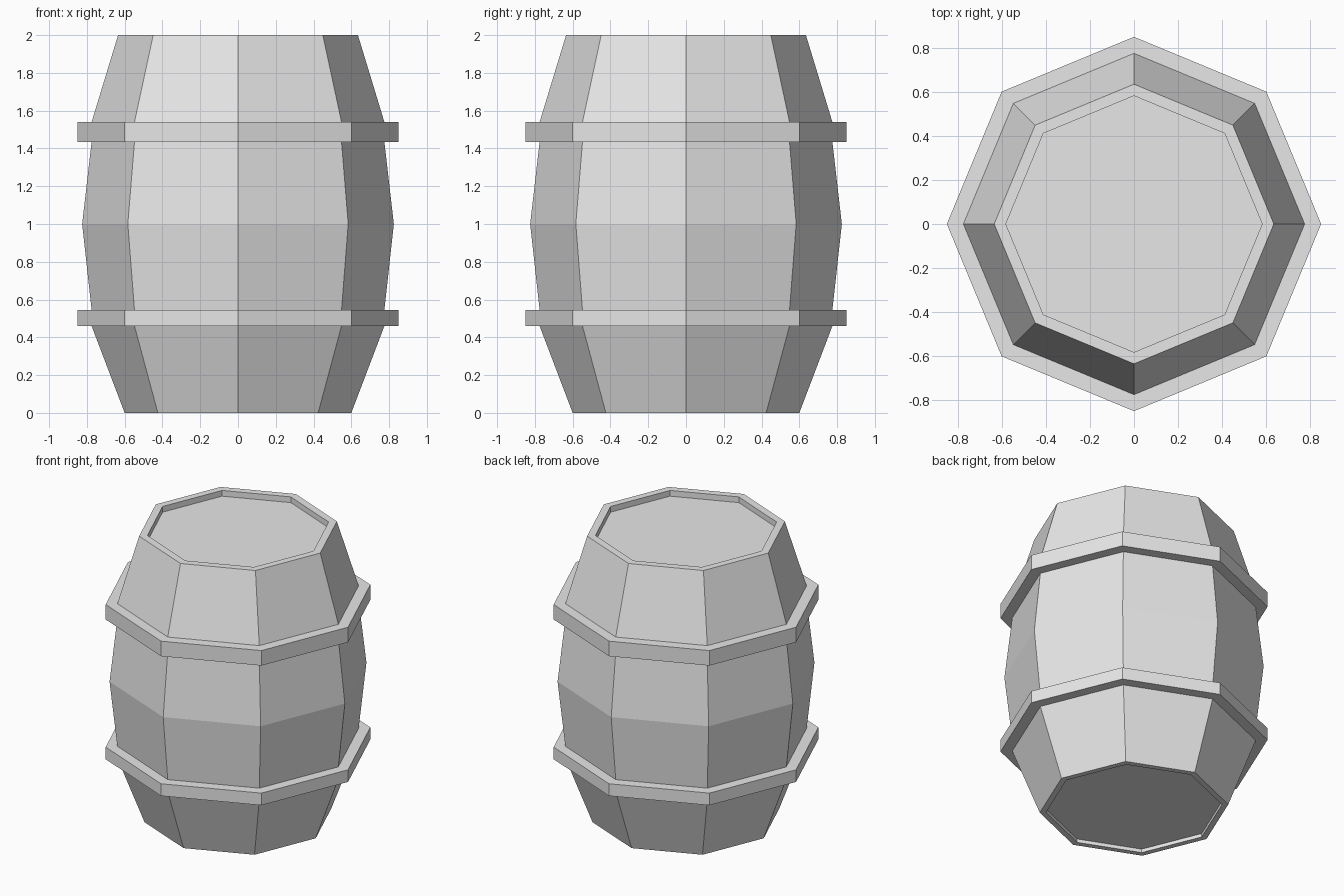
import bpy
import bmesh
from math import cos, sin, pi

SIDES = 8

cube = bpy.data.objects.get("Cube")
if cube:
    bpy.data.objects.remove(cube, do_unlink=True)

grey = bpy.data.materials.new("plain grey")
grey.use_nodes = True
grey.diffuse_color = (0.8, 0.8, 0.8, 1)
grey.node_tree.nodes["Principled BSDF"].inputs["Base Color"].default_value = (0.8, 0.8, 0.8, 1)


def lathe(name, profile, closed=False):
    """Spin a (radius, height) profile into a flat-sided solid."""
    bm = bmesh.new()
    rings = []
    for r, z in profile:
        rings.append([bm.verts.new((r * cos(2 * pi * i / SIDES), r * sin(2 * pi * i / SIDES), z))
                      for i in range(SIDES)])
    pairs = list(zip(rings, rings[1:]))
    if closed:
        pairs.append((rings[-1], rings[0]))
    else:
        bm.faces.new(rings[0])
        bm.faces.new(rings[-1])
    for a, b in pairs:
        for i in range(SIDES):
            j = (i + 1) % SIDES
            bm.faces.new((a[i], a[j], b[j], b[i]))
    bmesh.ops.recalc_face_normals(bm, faces=bm.faces)
    mesh = bpy.data.meshes.new(name)
    bm.to_mesh(mesh)
    bm.free()
    mesh.materials.append(grey)
    obj = bpy.data.objects.new(name, mesh)
    bpy.context.collection.objects.link(obj)
    return obj


# Bulging body with a recessed head and base
lathe("barrel_body", [
    (0.56, 0.025), (0.56, 0), (0.6, 0), (0.775, 0.46), (0.775, 0.545),
    (0.825, 1), (0.775, 1.435), (0.775, 1.54), (0.635, 2), (0.582, 2), (0.582, 1.96),
])

# Hoops around the body
for name, low, high in (("lower_hoop", 0.46, 0.545), ("upper_hoop", 1.435, 1.54)):
    lathe(name, [(0.77, low), (0.85, low), (0.85, high), (0.77, high)], closed=True)
